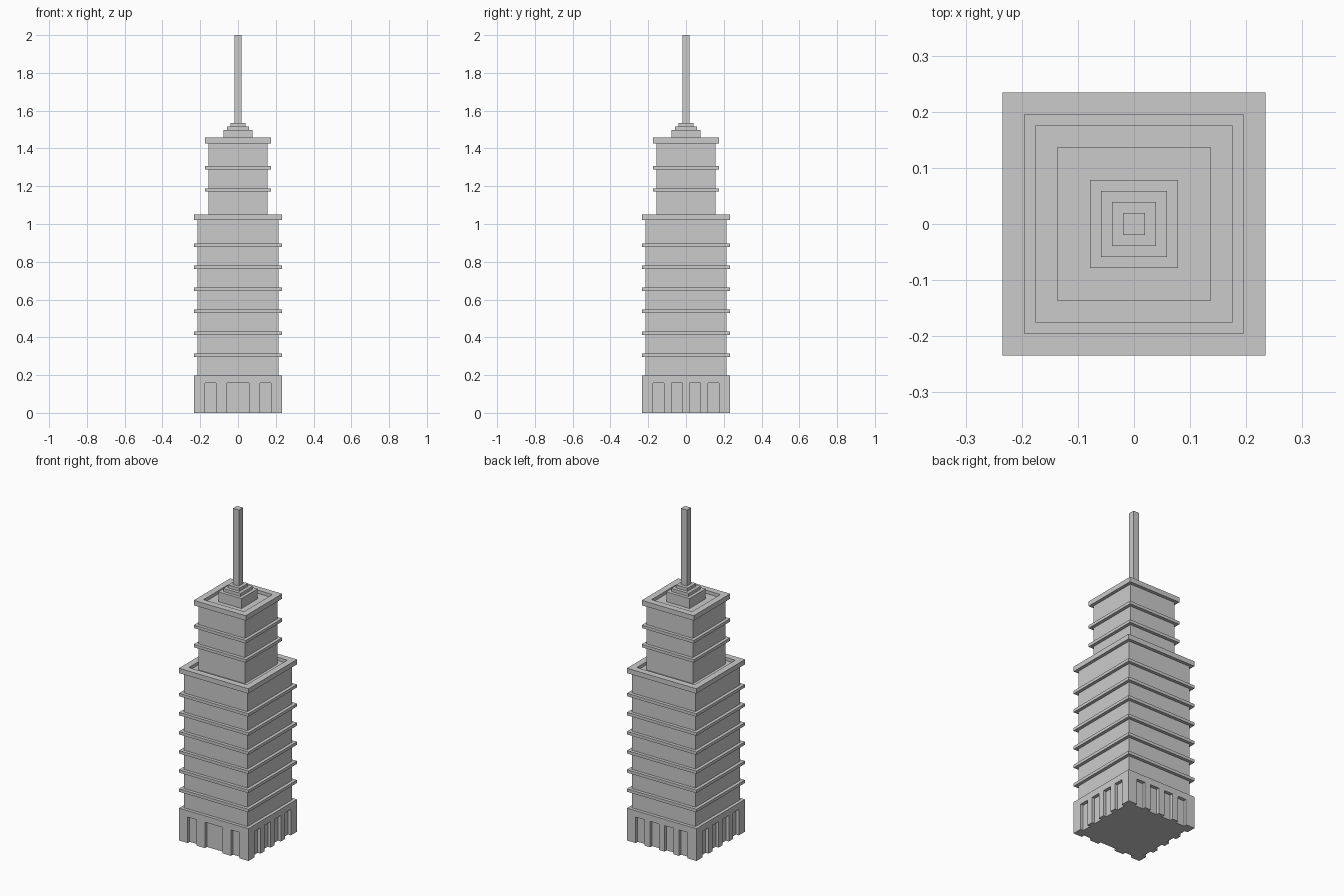
import bpy, bmesh
from mathutils import Matrix, Vector

if "Cube" in bpy.data.objects:
    bpy.data.objects.remove(bpy.data.objects["Cube"])

U = 0.0195  # plan module that every width follows

mat = bpy.data.materials.new("light grey")
mat.diffuse_color = (0.6, 0.6, 0.6, 1)
mat.use_nodes = True
mat.node_tree.nodes["Principled BSDF"].inputs["Base Color"].default_value = mat.diffuse_color


def finish(name, bm):
    bmesh.ops.recalc_face_normals(bm, faces=bm.faces)
    me = bpy.data.meshes.new(name)
    bm.to_mesh(me)
    bm.free()
    me.materials.append(mat)
    ob = bpy.data.objects.new(name, me)
    bpy.context.collection.objects.link(ob)
    return ob


def add_box(bm, x0, x1, y0, y1, z0, z1):
    m = (Matrix.Translation(((x0 + x1) / 2, (y0 + y1) / 2, (z0 + z1) / 2))
         @ Matrix.Diagonal((x1 - x0, y1 - y0, z1 - z0, 1)))
    return bmesh.ops.create_cube(bm, size=1, matrix=m)["verts"]


def square_lathe(name, profile):
    """Loft square rings given as (half width in modules, z), capped at both ends."""
    bm = bmesh.new()
    rings = []
    for h, z in profile:
        h *= U
        rings.append([bm.verts.new((sx * h, sy * h, z))
                      for sx, sy in ((-1, -1), (1, -1), (1, 1), (-1, 1))])
    for a, b in zip(rings, rings[1:]):
        for i in range(4):
            j = (i + 1) % 4
            bm.faces.new((a[i], a[j], b[j], b[i]))
    bm.faces.new(rings[0][::-1])
    bm.faces.new(rings[-1])
    return finish(name, bm)


def tier(name, wall, z0, bands, rim0, rim1):
    """Wall with thin protruding bands and a recessed roof behind a rim."""
    out = wall + 1
    prof = [(wall, z0)]
    for z in bands:
        prof += [(wall, z), (out, z), (out, z + 0.018), (wall, z + 0.018)]
    prof += [(wall, rim0), (out, rim0), (out, rim1),
             (wall - 1, rim1), (wall - 1, rim1 - U)]
    return square_lathe(name, prof)


# Ground floor block with door and window recesses
base = square_lathe("ground_floor", [(12, 0), (12, 0.197)])
cut = bmesh.new()
side_bays = [(-9, -6), (-4, -1), (1, 4), (6, 9)]
front_bays = [(-9, -6), (-3, 3), (6, 9)]
for turn, bays in enumerate((front_bays, side_bays, side_bays, side_bays)):
    rot = Matrix.Rotation(turn * 1.5707963, 3, 'Z')
    for a, b in bays:
        vs = add_box(cut, a * U, b * U, -13 * U, -11 * U, -0.05, 0.158)
        bmesh.ops.rotate(cut, verts=vs, cent=Vector(), matrix=rot)
cutter = finish("recess_cutter", cut)
cutter.hide_render = True
mod = base.modifiers.new("recesses", 'BOOLEAN')
mod.operation = 'DIFFERENCE'
mod.solver = 'EXACT'
mod.object = cutter
bpy.context.view_layer.objects.active = base
bpy.ops.object.modifier_apply(modifier=mod.name)
bpy.data.objects.remove(cutter)

# Main shaft and the narrower upper shaft
tier("lower_tower", 11, 0.197, [0.297 + 0.1165 * i for i in range(6)], 1.02, 1.05)
tier("upper_tower", 8, 1.05 - U, [1.171, 1.288], 1.427, 1.457)

# Stepped crown and mast
square_lathe("stepped_crown", [(4, 1.457 - U), (4, 1.498), (3, 1.498), (3, 1.517),
                               (2, 1.517), (2, 1.536)])
square_lathe("spire", [(1, 1.536), (1, 2.0)])
